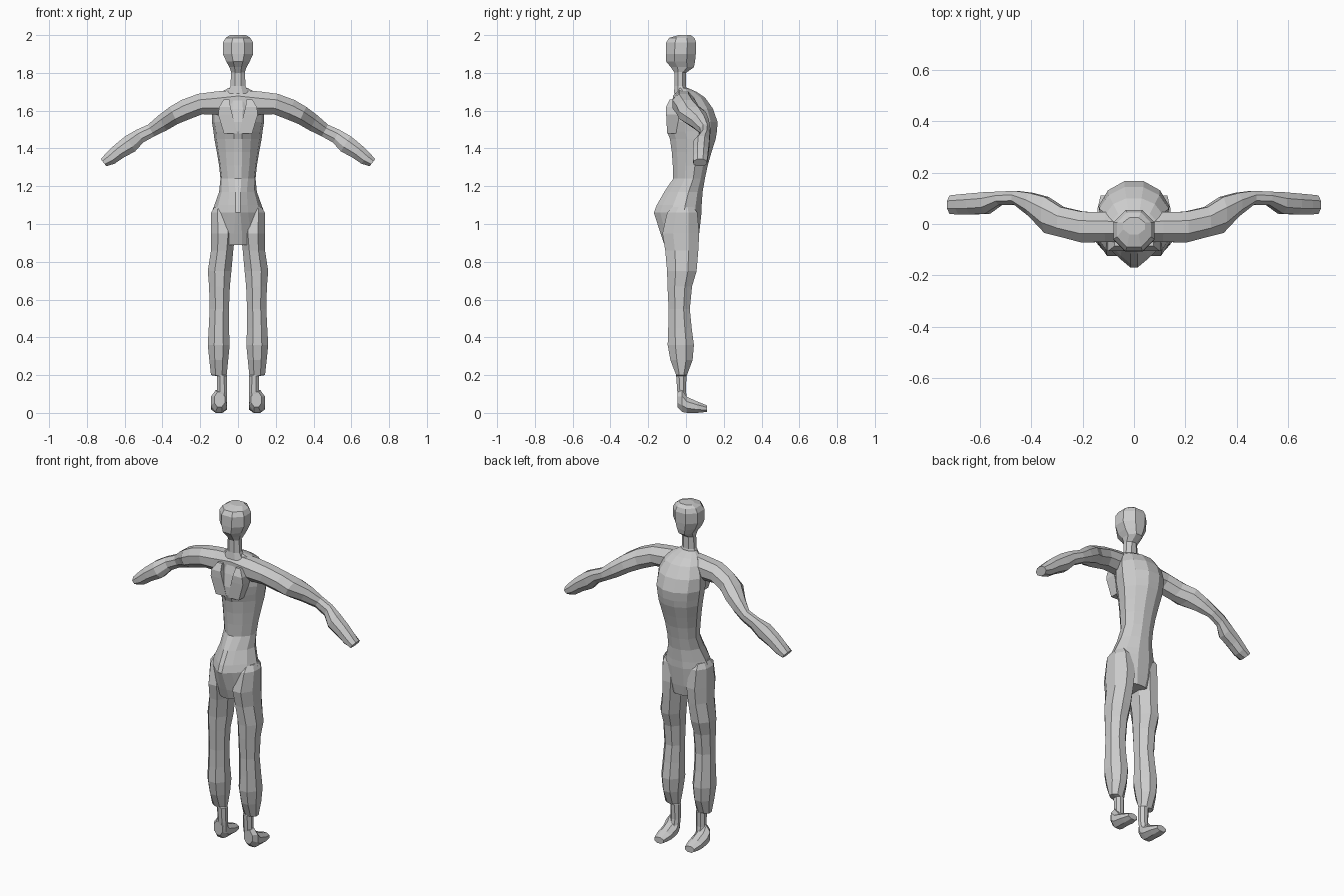
import bpy, bmesh, math
from mathutils import Vector

skin = bpy.data.materials.new("plain grey")
skin.diffuse_color = (0.6, 0.6, 0.6, 1)
X, Y, Z = Vector((1, 0, 0)), Vector((0, 1, 0)), Vector((0, 0, 1))


def loft(name, rings, n=8, mirror=False):
    """Skin rings of (centre, u axis, v axis, back taper), flat sides outward."""
    bm = bmesh.new()
    loops = []
    for c, u, v, taper in rings:
        loop = []
        for i in range(n):
            a = math.tau * (i + 0.5) / n
            s = math.sin(a) / math.cos(math.pi / n)
            k = math.cos(a) / math.cos(math.pi / n)
            if s < 0:
                k *= 1 + taper * s
            loop.append(bm.verts.new(c + u * k + v * s))
        loops.append(loop)
    for a, b in zip(loops, loops[1:]):
        for i in range(n):
            j = (i + 1) % n
            bm.faces.new((a[i], a[j], b[j], b[i]))
    bm.faces.new(loops[0])
    bm.faces.new(loops[-1])
    bmesh.ops.recalc_face_normals(bm, faces=bm.faces)
    me = bpy.data.meshes.new(name)
    bm.to_mesh(me)
    bm.free()
    me.materials.append(skin)
    ob = bpy.data.objects.new(name, me)
    bpy.context.collection.objects.link(ob)
    if mirror:
        ob.modifiers.new("mirror", 'MIRROR')
    return ob


def level(z, x0, x1, y0, y1, taper=0):
    """Horizontal ring from its extents."""
    return (Vector(((x0 + x1) / 2, (y0 + y1) / 2, z)),
            X * (x1 - x0) / 2, Y * (y1 - y0) / 2, taper)


# Torso: pelvis, waist and domed chest (z, half width, y min, y max, taper)
torso = [(0.89, 0.10, -0.115, 0.06, 0.2), (0.95, 0.13, -0.135, 0.07, 0.4),
         (1.06, 0.14, -0.17, 0.082, 0.65), (1.10, 0.125, -0.155, 0.083, 0.6),
         (1.17, 0.10, -0.115, 0.088, 0.5), (1.24, 0.093, -0.068, 0.10, 0.3),
         (1.31, 0.10, -0.07, 0.115, 0.25), (1.38, 0.112, -0.075, 0.135, 0.3),
         (1.45, 0.125, -0.085, 0.157, 0.35), (1.49, 0.13, -0.10, 0.164, 0.4),
         (1.54, 0.138, -0.10, 0.167, 0.35), (1.61, 0.135, -0.085, 0.143, 0.3),
         (1.67, 0.11, -0.065, 0.10, 0.2), (1.70, 0.085, -0.055, 0.055, 0.1),
         (1.72, 0.05, -0.05, 0.01, 0)]
loft("torso", [level(z, -w, w, a, b, t) for z, w, a, b, t in torso], 12)

# Shoulder blade ridges either side of the spine
loft("shoulder_blade", [level(1.48, 0.005, 0.075, -0.10, -0.04),
                        level(1.58, 0.03, 0.105, -0.105, -0.04),
                        level(1.62, 0.04, 0.10, -0.105, -0.04),
                        level(1.66, 0.045, 0.075, -0.085, -0.04)], 4, True)

# Neck and head
neck = [(1.69, 0.06, -0.065, 0.01), (1.73, 0.04, -0.06, 0.0), (1.84, 0.035, -0.06, 0.0)]
loft("neck", [level(z, -w, w, a, b) for z, w, a, b in neck])
head = [(1.80, 0.035, -0.06, 0.0), (1.83, 0.045, -0.08, 0.042),
        (1.86, 0.062, -0.105, 0.048), (1.90, 0.08, -0.107, 0.052),
        (1.96, 0.08, -0.105, 0.054), (1.985, 0.066, -0.09, 0.045),
        (2.0, 0.042, -0.04, 0.025)]
loft("head", [level(z, -w, w, a, b) for z, w, a, b in head])

# Legs: thigh, knee, calf and ankle (z, x min, x max, y min, y max)
leg = [(1.09, 0.06, 0.125, -0.07, 0.04), (1.06, 0.03, 0.142, -0.10, 0.06),
       (0.95, 0.015, 0.142, -0.125, 0.07), (0.86, 0.025, 0.143, -0.11, 0.065),
       (0.75, 0.035, 0.16, -0.10, 0.056), (0.67, 0.043, 0.153, -0.098, 0.032),
       (0.55, 0.048, 0.15, -0.092, 0.02), (0.45, 0.048, 0.155, -0.094, 0.03),
       (0.36, 0.044, 0.16, -0.097, 0.042), (0.28, 0.052, 0.152, -0.083, 0.035),
       (0.20, 0.06, 0.143, -0.052, 0.005), (0.195, 0.057, 0.112, -0.052, 0.002),
       (0.11, 0.057, 0.11, -0.046, 0.0), (0.05, 0.06, 0.11, -0.04, 0.01)]
loft("leg", [level(*r) for r in leg], 8, True)

# Feet, heel to toe (y, x min, x max, z min, z max)
foot = [(-0.045, 0.07, 0.125, 0.03, 0.11), (-0.02, 0.06, 0.143, 0.005, 0.12),
        (0.005, 0.058, 0.143, 0.0, 0.085), (0.06, 0.058, 0.142, 0.0, 0.06),
        (0.11, 0.07, 0.13, 0.005, 0.04)]
loft("foot", [(Vector(((a + b) / 2, y, (c + d) / 2)), X * (b - a) / 2,
               Z * (d - c) / 2, 0) for y, a, b, c, d in foot], 8, True)

# Arms from collar to hand (x, y, z, half depth, half thickness, slope in degrees)
arm = [(0.0, -0.02, 1.655, 0.05, 0.055, 0), (0.11, -0.012, 1.64, 0.058, 0.062, 4),
       (0.20, -0.012, 1.635, 0.06, 0.055, 12), (0.28, 0.008, 1.605, 0.058, 0.055, 20),
       (0.34, 0.035, 1.575, 0.07, 0.05, 25), (0.40, 0.075, 1.535, 0.046, 0.045, 28),
       (0.46, 0.102, 1.495, 0.027, 0.035, 28), (0.52, 0.10, 1.465, 0.026, 0.038, 28),
       (0.57, 0.082, 1.425, 0.042, 0.048, 32), (0.63, 0.078, 1.385, 0.041, 0.041, 34),
       (0.675, 0.076, 1.348, 0.039, 0.036, 35), (0.712, 0.075, 1.325, 0.036, 0.024, 38)]
rings = []
for x, y, z, hd, ht, slope in arm:
    t = math.radians(slope)
    rings.append((Vector((x, y, z)), Y * hd, Vector((math.sin(t), 0, math.cos(t))) * ht, 0))
loft("arm", rings, 8, True)
